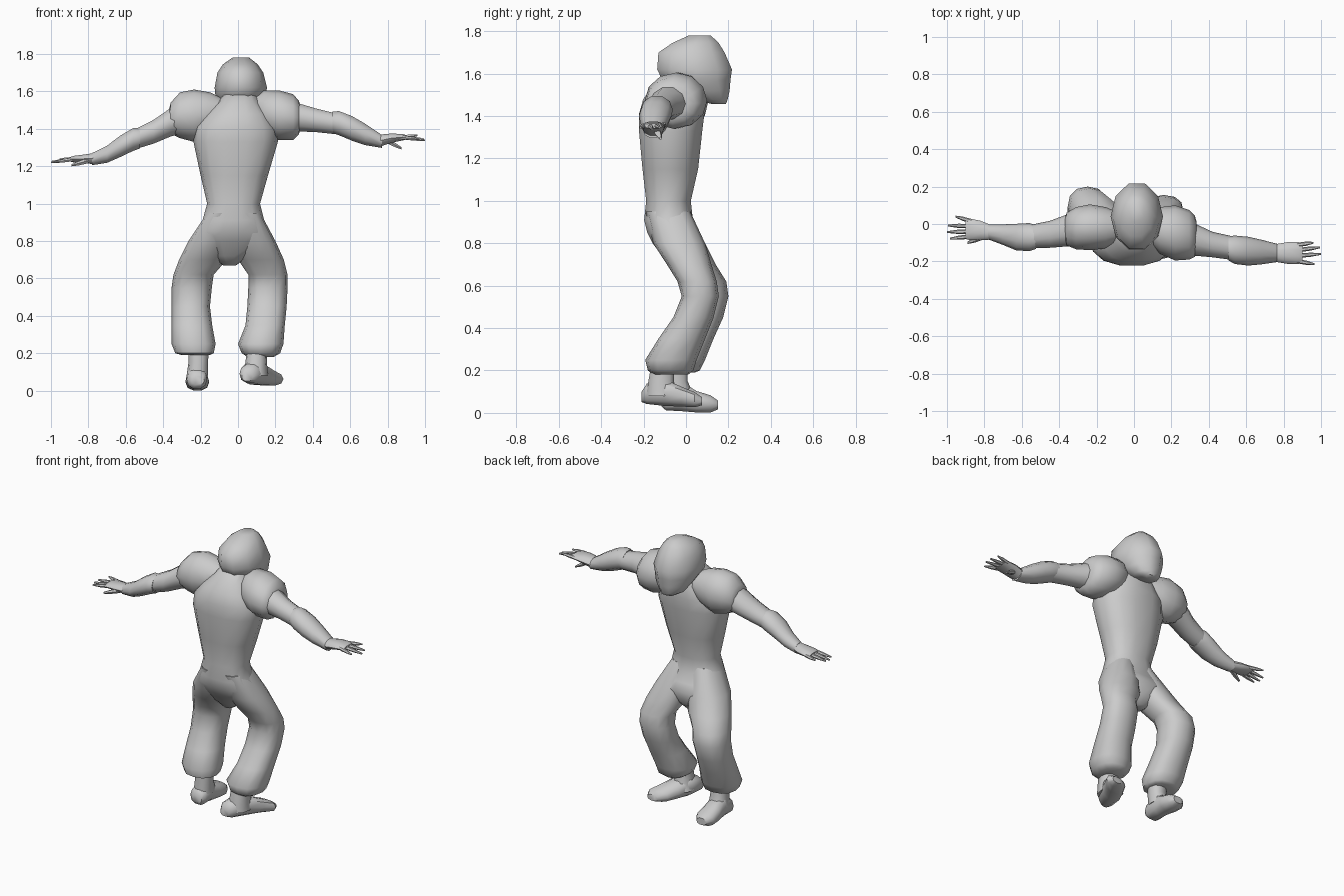
import bpy, bmesh
from math import cos, sin, pi


def loft(name, axis, rings, sides=12, power=0.85, angle=50):
    """Skin oval rings along an axis; each ring = (t, a0, a1, b0, b1)."""
    bm = bmesh.new()
    loops = []

    def sq(v):
        return abs(v) ** power * (1 if v >= 0 else -1)

    for t, a0, a1, b0, b1 in rings:
        loop = []
        for i in range(sides):
            w = 2 * pi * i / sides
            a = (a0 + a1) / 2 + (a1 - a0) / 2 * sq(cos(w))
            b = (b0 + b1) / 2 + (b1 - b0) / 2 * sq(sin(w))
            co = {'X': (t, a, b), 'Y': (a, t, b), 'Z': (a, b, t)}[axis]
            loop.append(bm.verts.new(co))
        loops.append(loop)
    for lo, hi in zip(loops, loops[1:]):
        for i in range(sides):
            j = (i + 1) % sides
            bm.faces.new((lo[i], lo[j], hi[j], hi[i]))
    bm.faces.new(loops[0])
    bm.faces.new(loops[-1])
    bmesh.ops.recalc_face_normals(bm, faces=bm.faces)
    me = bpy.data.meshes.new(name)
    bm.to_mesh(me)
    bm.free()
    ob = bpy.data.objects.new(name, me)
    bpy.context.collection.objects.link(ob)
    bpy.ops.object.select_all(action='DESELECT')
    ob.select_set(True)
    bpy.context.view_layer.objects.active = ob
    bpy.ops.object.shade_smooth_by_angle(angle=angle * pi / 180)
    return ob


def tube(name, path, sides=8):
    """Limb running along x; each point = (x, y, z, half depth, half height)."""
    return loft(name, 'X', [(x, y - ry, y + ry, z - rz, z + rz)
                            for x, y, z, ry, rz in path], sides, 1.0)


def finger(name, base, tip, r=0.012):
    mid = [b * 0.45 + t * 0.55 for b, t in zip(base, tip)]
    tube(name, [(*base, r, r), (*mid, r * .95, r * .85), (*tip, r * .4, r * .4)], 6)


# Head, tilted with the chin low at the back of the frame
loft("head", 'Z', [
    (1.457, -.03, .06, .12, .19), (1.477, -.07, .09, .05, .20),
    (1.52, -.095, .125, -.04, .212), (1.57, -.12, .145, -.12, .218),
    (1.62, -.125, .155, -.145, .226), (1.70, -.11, .135, -.138, .19),
    (1.745, -.08, .105, -.07, .16), (1.78, -.03, .06, .01, .12)], 10, 1.0, 60)

# Torso with neck and pelvis
loft("torso", 'Z', [
    (.67, -.08, -.01, -.06, .03), (.72, -.15, .06, -.10, .07),
    (.80, -.245, .185, -.16, .09), (.85, -.23, .17, -.185, .065),
    (.91, -.19, .14, -.2, .035), (1.0, -.165, .118, -.19, .025),
    (1.15, -.2, .16, -.208, .06), (1.33, -.238, .213, -.225, .08),
    (1.41, -.23, .21, -.225, .09), (1.48, -.17, .17, -.205, .085),
    (1.54, -.11, .12, -.16, .07), (1.6, -.07, .09, -.1, .06)], 14)

# Baggy trouser legs, each with bent knee and gathered cuff
loft("left_trouser_leg", 'Z', [
    (.19, -.30, -.15, -.10, .04), (.20, -.335, -.13, -.13, .065),
    (.25, -.355, -.12, -.14, .09), (.35, -.355, -.138, -.09, .13),
    (.45, -.355, -.15, -.04, .175), (.55, -.355, -.14, -.02, .2),
    (.62, -.345, -.13, -.04, .19), (.70, -.315, -.06, -.09, .14),
    (.80, -.265, -.03, -.155, .09), (.95, -.165, -.02, -.19, .02)])
loft("right_trouser_leg", 'Z', [
    (.18, .05, .19, -.15, .01), (.20, .02, .225, -.18, .035),
    (.25, .0, .243, -.192, .05), (.35, .04, .25, -.13, .09),
    (.45, .05, .26, -.06, .13), (.55, .055, .265, -.02, .155),
    (.62, .055, .265, -.04, .145), (.70, .0, .245, -.09, .12),
    (.80, -.02, .2, -.155, .09), (.95, -.02, .12, -.19, .02)])

# Ankles and shoes
loft("left_ankle", 'Z', [(.08, -.275, -.16, -.1, .04), (.15, -.265, -.16, -.095, .01),
                         (.26, -.265, -.155, -.09, .01)], 10)
loft("right_ankle", 'Z', [(.08, .02, .16, -.19, -.03), (.15, .04, .155, -.18, -.055),
                          (.26, .05, .155, -.16, -.05)], 10)
loft("left_shoe", 'Y', [
    (-.115, -.25, -.18, .03, .08), (-.095, -.275, -.165, .01, .11),
    (-.02, -.275, -.165, .005, .15), (.05, -.28, -.155, 0, .105),
    (.115, -.28, -.155, 0, .085), (.15, -.25, -.18, .015, .06)], 10)
loft("right_shoe", 'Y', [
    (-.21, .02, .08, .05, .1), (-.185, .008, .12, .04, .14),
    (-.1, .02, .16, .03, .16), (-.02, .06, .205, .028, .125),
    (.04, .1, .243, .025, .1), (.075, .15, .225, .035, .075)], 10)

# Puffed shoulders
loft("left_shoulder", 'X', [
    (-.37, -.09, .03, 1.4, 1.5), (-.36, -.115, .06, 1.375, 1.54),
    (-.31, -.135, .09, 1.35, 1.595), (-.235, -.14, .105, 1.33, 1.61),
    (-.15, -.13, .09, 1.36, 1.595), (-.08, -.1, .06, 1.42, 1.56)], 12, 1.0)
loft("right_shoulder", 'X', [
    (.08, -.1, .05, 1.42, 1.57), (.14, -.16, .09, 1.36, 1.605),
    (.22, -.195, .1, 1.34, 1.605), (.295, -.19, .075, 1.34, 1.585),
    (.325, -.175, .045, 1.37, 1.55), (.335, -.15, .01, 1.4, 1.52)], 12, 1.0)

# Upper arms, forearms and flat palms
tube("left_upper_arm", [(-.25, -.02, 1.475, .09, .09), (-.36, -.035, 1.435, .085, .08),
                        (-.45, -.055, 1.385, .072, .067), (-.56, -.068, 1.34, .062, .055)], 10)
tube("left_forearm", [(-.525, -.07, 1.35, .064, .058), (-.56, -.07, 1.343, .075, .064),
                      (-.63, -.07, 1.306, .071, .06), (-.7, -.057, 1.264, .055, .048),
                      (-.78, -.042, 1.238, .04, .034)], 10)
tube("left_palm", [(-.76, -.045, 1.24, .038, .033), (-.82, -.035, 1.24, .052, .024),
                   (-.88, -.028, 1.238, .058, .018), (-.9, -.028, 1.237, .052, .012)], 10)
tube("right_upper_arm", [(.22, -.06, 1.47, .1, .09), (.33, -.085, 1.46, .085, .078),
                         (.42, -.11, 1.445, .068, .066), (.56, -.135, 1.42, .062, .056)], 10)
tube("right_forearm", [(.505, -.13, 1.435, .065, .06), (.54, -.138, 1.43, .076, .068),
                       (.61, -.145, 1.402, .077, .069), (.68, -.15, 1.37, .066, .06),
                       (.77, -.155, 1.332, .048, .036)], 10)
tube("right_palm", [(.75, -.155, 1.335, .046, .035), (.82, -.155, 1.35, .058, .026),
                    (.88, -.155, 1.355, .058, .018), (.9, -.155, 1.354, .052, .012)], 10)

# Fingers: y at the base, then x, y, z at the tip
for i, (by, tx, ty, tz) in enumerate([(.015, -.955, .04, 1.238), (-.012, -.995, -.008, 1.225),
                                      (-.04, -1.0, -.043, 1.22), (-.066, -.985, -.078, 1.222)]):
    finger(f"left_finger_{i + 1}", (-.87, by, 1.238), (tx, ty, tz))
for i, (by, tx, ty, tz) in enumerate([(-.112, .96, -.1, 1.365), (-.14, .995, -.125, 1.345),
                                      (-.17, 1.0, -.16, 1.338), (-.198, .965, -.215, 1.345)]):
    finger(f"right_finger_{i + 1}", (.87, by, 1.355), (tx, ty, tz))
finger("left_thumb", (-.8, -.065, 1.23), (-.89, -.1, 1.205), .016)
finger("right_thumb", (.8, -.14, 1.335), (.875, -.12, 1.295), .016)
